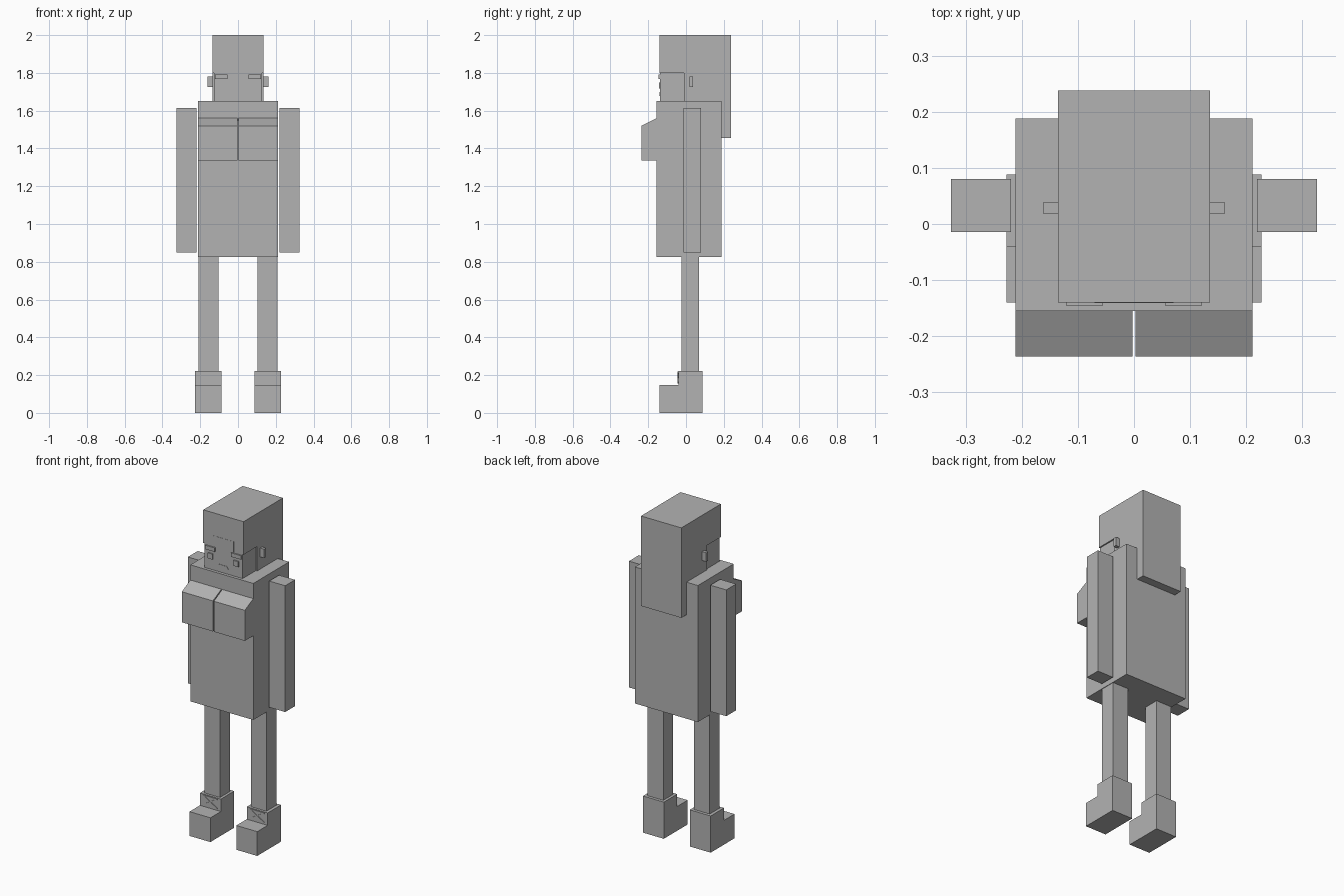
import bpy, math
from mathutils import Matrix, Vector

if "Cube" in bpy.data.objects:
    bpy.data.objects.remove(bpy.data.objects["Cube"])

grey = bpy.data.materials.new("plain grey")
grey.diffuse_color = (0.45, 0.45, 0.45, 1)
grey.use_nodes = True
grey.node_tree.nodes["Principled BSDF"].inputs["Base Color"].default_value = grey.diffuse_color


def prism(name, x0, x1, profile):
    """Extrude a (y, z) side profile, listed counter-clockwise from +x, from x0 to x1."""
    n = len(profile)
    verts = [(x, y, z) for x in (x0, x1) for y, z in profile]
    faces = [tuple(reversed(range(n))), tuple(range(n, 2 * n))]
    faces += [(i, (i + 1) % n, n + (i + 1) % n, n + i) for i in range(n)]
    mesh = bpy.data.meshes.new(name)
    mesh.from_pydata(verts, [], faces)
    mesh.materials.append(grey)
    obj = bpy.data.objects.new(name, mesh)
    bpy.context.collection.objects.link(obj)
    return obj


def box(name, x, y, z):
    return prism(name, *x, [(y[0], z[0]), (y[1], z[0]), (y[1], z[1]), (y[0], z[1])])


def bar(name, a, b, y, width, depth=0.004):
    """Thin strip on a front-facing surface between two (x, z) points."""
    d = Vector((b[0] - a[0], b[1] - a[1]))
    obj = box(name, (-d.length / 2, d.length / 2), (-depth, 0.001), (-width / 2, width / 2))
    obj.data.transform(Matrix.Translation(((a[0] + b[0]) / 2, y, (a[1] + b[1]) / 2))
                       @ Matrix.Rotation(-math.atan2(d.y, d.x), 4, 'Y'))
    return obj


# Body
box("torso", (-0.211, 0.211), (-0.155, 0.188), (0.825, 1.652))

# Head, forehead and hair with a long back panel
box("head", (-0.127, 0.127), (-0.137, 0.05), (1.64, 1.81))
box("forehead", (-0.07, 0.07), (-0.141, -0.13), (1.80, 1.862))
prism("hair", -0.135, 0.135, [
    (-0.14, 1.80), (-0.01, 1.80), (-0.01, 1.64), (0.186, 1.64),
    (0.186, 1.455), (0.238, 1.455), (0.238, 2.0), (-0.14, 2.0)])

# Small crooked mouth
bar("mouth", (-0.03, 1.695), (0.02, 1.695), -0.137, 0.006, 0.002)
bar("mouth_corner", (0.02, 1.695), (0.03, 1.680), -0.137, 0.006, 0.002)

# Paired parts
for side, s in (("left", -1), ("right", 1)):
    def span(a, b):
        return tuple(sorted((s * a, s * b)))

    prism("chest_" + side, *span(0.003, 0.211), [
        (-0.236, 1.335), (-0.15, 1.335), (-0.15, 1.562), (-0.155, 1.56), (-0.236, 1.52)])
    box("arm_" + side, span(0.219, 0.326), (-0.014, 0.08), (0.85, 1.615))
    box("leg_" + side, span(0.103, 0.208), (-0.025, 0.07), (0.20, 0.83))
    prism("boot_" + side, *span(0.087, 0.227), [
        (-0.14, 0), (0.088, 0), (0.088, 0.222), (-0.04, 0.222), (-0.04, 0.147), (-0.14, 0.147)])

    # Crossed laces above the toe
    bar("lace_up_" + side, (s * 0.11, 0.158), (s * 0.204, 0.214), -0.04, 0.006)
    bar("lace_down_" + side, (s * 0.11, 0.214), (s * 0.204, 0.158), -0.04, 0.006)
    bar("lace_top_" + side, (s * 0.11, 0.215), (s * 0.204, 0.215), -0.04, 0.006)

    # Face details
    box("eyebrow_" + side, span(0.055, 0.121), (-0.145, -0.13), (1.768, 1.792))
    box("eye_" + side, span(0.07, 0.102), (-0.144, -0.13), (1.717, 1.75))
    box("ear_" + side, span(0.13, 0.162), (0.019, 0.038), (1.726, 1.78))
